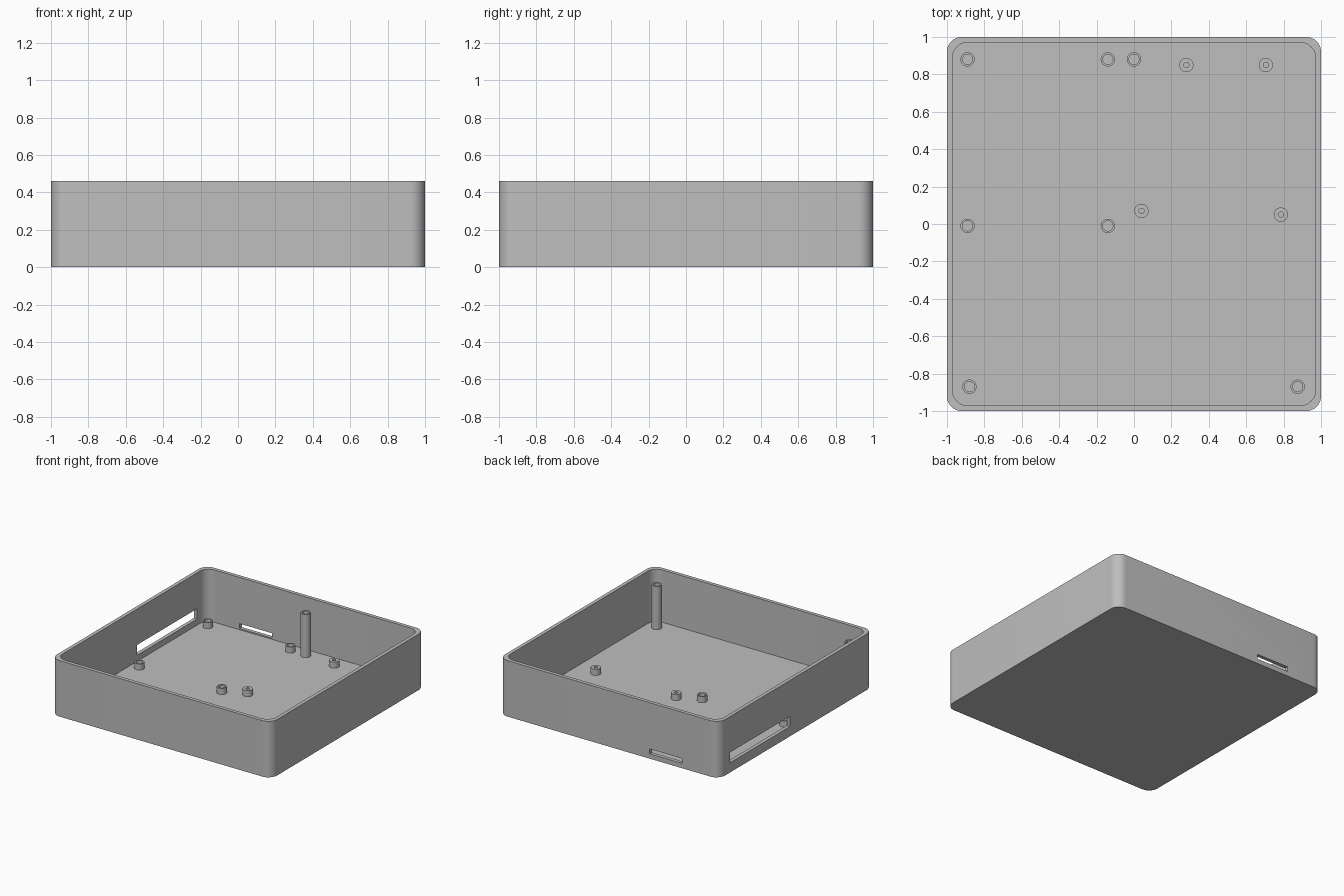
import bpy
import bmesh
from math import radians, sin, cos, pi

cube = bpy.data.objects.get("Cube")
if cube:
    bpy.data.objects.remove(cube, do_unlink=True)

HEIGHT, WALL, FLOOR, RADIUS = 0.46, 0.03, 0.03, 0.08

grey = bpy.data.materials.new("light_grey")
grey.use_nodes = True
COLOUR = (0.52, 0.52, 0.52, 1)
grey.diffuse_color = COLOUR
grey.node_tree.nodes["Principled BSDF"].inputs["Base Color"].default_value = COLOUR


def arc(cx, cy, r, start, sweep, steps):
    return [(cx + r * cos(start + sweep * i / steps),
             cy + r * sin(start + sweep * i / steps)) for i in range(steps + 1)]


def rounded_square(half, r):
    c = half - r
    points = []
    for k, (sx, sy) in enumerate([(1, 1), (-1, 1), (-1, -1), (1, -1)]):
        points += arc(sx * c, sy * c, r, k * pi / 2, pi / 2, 10)
    return points


def rectangle(x0, x1, y0, y1):
    return [(x0, y0), (x1, y0), (x1, y1), (x0, y1)]


def prism(name, outline, z0, z1):
    """Extrude a flat outline from z0 up to z1."""
    bm = bmesh.new()
    base = bm.faces.new([bm.verts.new((x, y, z0)) for x, y in outline])
    top = bmesh.ops.extrude_face_region(bm, geom=[base])["geom"]
    bmesh.ops.translate(bm, vec=(0, 0, z1 - z0),
                        verts=[v for v in top if isinstance(v, bmesh.types.BMVert)])
    bmesh.ops.recalc_face_normals(bm, faces=bm.faces)
    mesh = bpy.data.meshes.new(name)
    bm.to_mesh(mesh)
    bm.free()
    mesh.materials.append(grey)
    obj = bpy.data.objects.new(name, mesh)
    bpy.context.collection.objects.link(obj)
    return obj


def activate(obj):
    bpy.ops.object.select_all(action="DESELECT")
    obj.select_set(True)
    bpy.context.view_layer.objects.active = obj


def cut(target, cutter):
    """Subtract the cutter, then discard it."""
    mod = target.modifiers.new("cut", "BOOLEAN")
    mod.operation = "DIFFERENCE"
    mod.solver = "EXACT"
    mod.object = cutter
    activate(target)
    bpy.ops.object.modifier_apply(modifier=mod.name)
    bpy.data.objects.remove(cutter, do_unlink=True)


def smooth(obj):
    activate(obj)
    bpy.ops.object.shade_smooth_by_angle(angle=radians(30))


# Open tray with rounded corners
tray = prism("tray", rounded_square(1, RADIUS), 0, HEIGHT)
cut(tray, prism("cavity_cutter", rounded_square(1 - WALL, RADIUS), FLOOR, HEIGHT + 0.1))

# Long port opening in the -x wall and small slot in the back wall
cut(tray, prism("port_cutter", rectangle(-1.1, -0.9, 0.075, 0.855), 0.08, 0.165))
cut(tray, prism("slot_cutter", rectangle(-0.665, -0.37, 0.9, 1.1), 0.04, 0.08))
smooth(tray)


def post(name, x, y, hole, top):
    """Hollow standoff rising from the floor."""
    def circle(r):
        return arc(x, y, r, 0, 2 * pi, 32)[:-1]
    body = prism(name, circle(0.038), FLOOR - 0.005, top)
    cut(body, prism("hole_cutter", circle(hole), FLOOR, top + 0.1))
    smooth(body)


# Short posts for the square board
for i, x in enumerate((-0.89, -0.14)):
    for j, y in enumerate((-0.01, 0.88)):
        post(f"board_post_{i}{j}", x, y, 0.027, 0.08)

# Short posts with narrow screw holes
for i, (x, y) in enumerate([(0.28, 0.85), (0.705, 0.85), (0.04, 0.07), (0.785, 0.05)]):
    post(f"screw_post_{i}", x, y, 0.014, 0.08)

# Tall posts that carry the lid
for i, (x, y) in enumerate([(0, 0.88), (-0.88, -0.87), (0.875, -0.87)]):
    post(f"lid_post_{i}", x, y, 0.027, 0.385)
